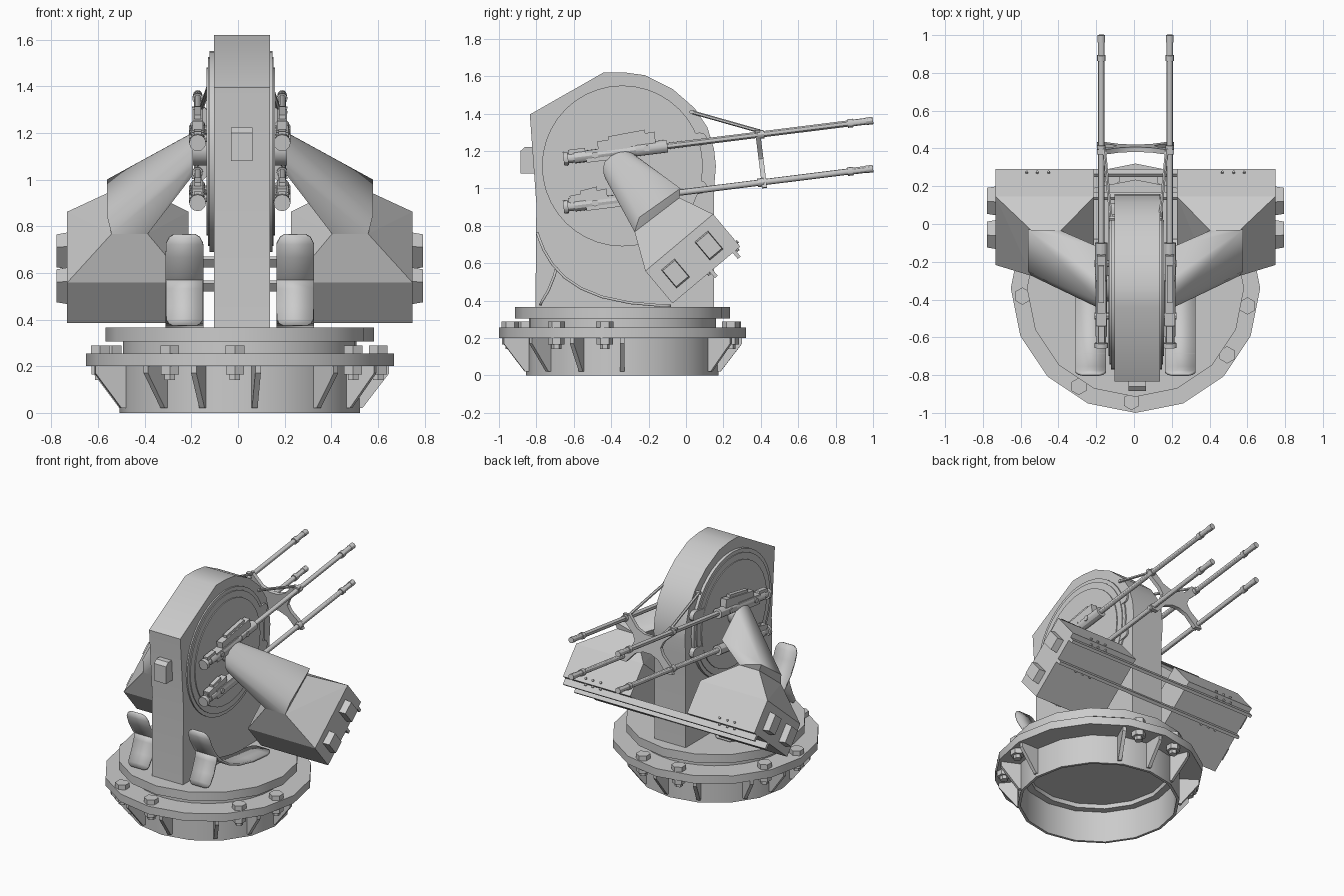
import bpy, bmesh
from math import sin, cos, radians, pi, tau
from mathutils import Vector as V, Matrix

if "Cube" in bpy.data.objects:
    bpy.data.objects.remove(bpy.data.objects["Cube"])

CY = -0.34  # y of the turret axis
CX = 0.008  # x of the mirror plane


def finish(name, bm, mirror=False):
    bmesh.ops.recalc_face_normals(bm, faces=bm.faces)
    me = bpy.data.meshes.new(name)
    bm.to_mesh(me)
    bm.free()
    ob = bpy.data.objects.new(name, me)
    ob.location.x = CX
    bpy.context.collection.objects.link(ob)
    if mirror:
        ob.modifiers.new("mirror", 'MIRROR').use_mirror_merge = False
    return ob


def hull(bm, pts):
    """Convex solid around a few points."""
    vs = [bm.verts.new(p) for p in pts]
    bmesh.ops.convex_hull(bm, input=vs)
    loose = [v for v in vs if v.is_valid and not v.link_faces]
    bmesh.ops.delete(bm, geom=loose, context='VERTS')
    bmesh.ops.dissolve_limit(bm, angle_limit=0.01, verts=bm.verts[:], edges=bm.edges[:])


def rod(bm, p, q, r, r2=None, n=10):
    p, q = V(p), V(q)
    m = Matrix.Translation((p + q) / 2) @ (q - p).to_track_quat('Z', 'Y').to_matrix().to_4x4()
    bmesh.ops.create_cone(bm, cap_ends=True, segments=n, radius1=r,
                          radius2=r if r2 is None else r2, depth=(q - p).length, matrix=m)


def prism(bm, outline, off):
    """Extrude a flat outline by a vector."""
    f = bm.faces.new([bm.verts.new(p) for p in outline])
    g = bmesh.ops.extrude_face_region(bm, geom=[f], use_keep_orig=True)
    bmesh.ops.translate(bm, vec=off, verts=[e for e in g['geom'] if isinstance(e, bmesh.types.BMVert)])


def lathe(name, prof, n=16):
    bm = bmesh.new()
    rings = [[bm.verts.new((r * cos(tau * i / n), CY + r * sin(tau * i / n), z)) for i in range(n)]
             for r, z in prof]
    for a, b in zip(rings, rings[1:] + rings[:1]):
        for i in range(n):
            j = (i + 1) % n
            bm.faces.new((a[i], a[j], b[j], b[i]))
    return finish(name, bm)


# Base: hollow foot with bolted flange, and the turntable above
lathe("base_ring", [(.497, 0), (.515, 0), (.515, .2), (.66, .2), (.66, .255), (.45, .255),
                    (.45, .215), (.497, .215)])
bm = bmesh.new()
rod(bm, (0, CY, .245), (0, CY, .31), .5, n=32)
rod(bm, (0, CY, .305), (0, CY, .365), .575, n=16)
finish("turntable", bm)

bm = bmesh.new()
for a in (156, 184, 240, 268, 324, 351, 75, 102):
    x, y = .6 * cos(radians(a)), CY + .6 * sin(radians(a))
    for z0, z1, r in ((.25, .288, .046), (.165, .2, .044), (.14, .17, .026)):
        rod(bm, (x, y, z0), (x, y, z1), r, n=6)
finish("flange_bolts", bm)

bm = bmesh.new()
for a in (146, 168, 194, 231, 252, 277, 310, 335, 0, 65, 88, 113):
    c, s = cos(radians(a)), sin(radians(a))
    hull(bm, [(r * c - t * s, CY + r * s + t * c, z) for t in (-.012, .012)
              for r, z in ((.505, .02), (.525, .02), (.64, .17), (.64, .205), (.505, .205))])
finish("flange_gussets", bm)

# Upright turret body
side = [(-.805, .36), (-.80, .915), (-.835, 1.395), (-.44, 1.62), (-.33, 1.62), (-.22, 1.605),
        (-.07, 1.53), (.045, 1.43), (.115, 1.325), (.15, 1.21), (.16, 1.12), (.15, 1.0), (.15, .36)]
bm = bmesh.new()
prism(bm, [(-.111, y, z) for y, z in side], (.241, 0, 0))
finish("turret_body", bm)
bm = bmesh.new()
for r, h in ((.43, .135), (.405, .141), (.36, .147)):
    rod(bm, (.004 - h, CY, 1.12), (.004 + h, CY, 1.12), r, n=40)
finish("side_discs", bm)
bm = bmesh.new()
hull(bm, [(x, y, z) for x in (-.038, .055) for y, z in
          ((-.885, 1.08), (-.885, 1.2), (-.86, 1.222), (-.79, 1.222), (-.79, 1.08))])
finish("front_sight_box", bm)

# Tilted side boxes: f runs along the box underside, u is up from it
F, U = V((0, cos(radians(40)), sin(radians(40)))), V((0, -sin(radians(40)), cos(radians(40))))
B = V((0, -.072, .385))


def tilt(x, f, u):
    return V((x, 0, 0)) + B + F * f + U * u


# The box slopes up to a small top, where the arm steps out of it
box_top = [(x, *p) for x in (.395, .55) for p in ((-.275, .767), (-.035, .95))]
bm = bmesh.new()
hull(bm, [tilt(x, f, u) for x in (.22, .74) for f in (0, .473) for u in (0, .226)] + box_top)
finish("side_box", bm, True)

bm = bmesh.new()
arc = [V((.2, -.34, 1.1)) + .103 * (F * cos(i * pi / 12) + U * sin(i * pi / 12)) for i in range(13)]
hull(bm, arc + box_top + [V(p) for p in ((.2, -.41, 1.02), (.2, -.12, 1.04),
                                         (.57, -.25, .845), (.57, -.03, 1.0))])
rod(bm, (.13, -.34, 1.13), (.21, -.34, 1.13), .07, n=20)
finish("support_arm", bm, True)

bm = bmesh.new()
for f in (.115, .348):
    hull(bm, [tilt(x, f + a, .112 + b) for x, k, m in ((.73, .047, .065), (.785, .043, .056))
              for a in (-k, k) for b in (-m, m)])
finish("end_hatches", bm, True)

# Rails across the underside with small fixing bolts
bm = bmesh.new()
for f in (.27, .43):
    hull(bm, [tilt(x, f + a, b) for x in (-.74, .74) for a in (-.01, .01) for b in (-.042, .002)])
for s in (-1, 1):
    for x in (.46, .52, .575):
        rod(bm, tilt(s * x, .46, .03), tilt(s * x, .482, .03), .008, n=6)
        for f in (.25, .45):
            rod(bm, tilt(s * x, f, .005), tilt(s * x, f, -.012), .008, n=6)
finish("underside_rails", bm)

# Four guns, raised seven degrees
G, N = V((0, cos(radians(7.1)), sin(radians(7.1)))), V((0, -sin(radians(7.1)), cos(radians(7.1))))
for name, z0, cover in (("upper_gun", 1.157, (.19, .5, .09)), ("lower_gun", .9, (.04, .24, .075))):
    o = V((.181, -.655, z0))
    bm = bmesh.new()
    for a, b, r in ((0, .025, .036), (.02, .07, .026), (.06, .4, .031), (.39, .56, .034),
                    (.55, 1.66, .0165), (1.045, 1.08, .023), (1.53, 1.56, .023),
                    (1.56, 1.64, .018), (1.63, 1.668, .02)):
        rod(bm, o + G * a, o + G * b, r, n=12)

    def block(a, b, lo, hi, w, tip=0):
        hull(bm, [o + G * t + N * h + V((x, 0, 0)) for t, k in ((a, 0), (b, tip))
                  for h in (lo, hi + k) for x in (-w, w)])
    t0, t1, h = cover
    block(t0, t1, .01, h - .02, .022, .015)
    block(t0 + .06, t1 - .05, .03, h, .014, .012)
    block(.12, .36, -.035, .03, .027)
    block(.03, .12, .01, .045, .016)
    for t in (.17, .45):   # trunnion pins into the disc
        rod(bm, o + G * t - V((.06, 0, 0)), o + G * t + V((.036, 0, 0)), .018, n=8)
    finish(name, bm, True)

    # Thin rounded pad on the body beside the barrel
    bm = bmesh.new()
    cap = []
    for i in range(14):
        a = pi * (i if i < 7 else i - 1) / 6 - pi / 2
        t = (.74 if i < 7 else .6) + .035 * cos(a)
        cap.append(V((.09, 0, 0)) + V((0, -.655, z0)) + G * t + N * (.015 + .035 * sin(a)))
    hull(bm, cap + [p + V((.052, 0, 0)) for p in cap])
    finish(name + "_pad", bm, True)

# Barrel brace: waisted plate across the four barrels, with stays
o = V((0, .4, 1.158))
prof = [(.205, .155), (.155, .158), (.09, .085), (.03, .06)]
half = prof + [(-x, h) for x, h in prof[::-1]]
left = [(-.19, .11), (-.12, .045), (-.1, 0), (-.12, -.045), (-.19, -.11)]
ring = half + left + [(-x, -h) for x, h in half] + [(-x, -h) for x, h in left]
bm = bmesh.new()
prism(bm, [o - G * .012 + N * h + V((x, 0, 0)) for x, h in ring], G * .026)
finish("barrel_brace", bm)
bm = bmesh.new()
rod(bm, (.13, .03, 1.408), (.165, .395, 1.305), .01, n=6)
rod(bm, (.1, .03, 1.408), (.14, .03, 1.408), .012, n=6)
finish("brace_stay", bm, True)


# Curved seats with a front leaf
def sheet(name, prof):
    bm = bmesh.new()
    rows = [[bm.verts.new((.237 + s * w, y, z)) for s in (-1, 1)] for y, z, w in prof]
    for a, b in zip(rows, rows[1:]):
        bm.faces.new((a[0], a[1], b[1], b[0]))
    ob = finish(name, bm)
    sol = ob.modifiers.new("thickness", 'SOLIDIFY')
    sol.thickness, sol.offset = .014, 0
    ob.modifiers.new("mirror", 'MIRROR').use_mirror_merge = False


sheet("seat_back", [(-.797, .765, .045), (-.792, .752, .066), (-.782, .725, .08), (-.76, .67, .081),
                    (-.715, .595, .081), (-.65, .525, .081), (-.56, .465, .081), (-.45, .42, .081),
                    (-.3, .388, .081), (-.14, .374, .081), (-.1, .372, .07), (-.08, .372, .05)])
sheet("seat_front_leaf", [(-.692, .578, .08), (-.705, .53, .08), (-.735, .455, .08), (-.768, .4, .078),
                          (-.776, .384, .068), (-.78, .374, .05)])

# Shading: smooth curves with sharp edges, the boxes stay flat
for ob in bpy.context.scene.objects:
    ob.select_set(ob.name != "side_box")
    bpy.context.view_layer.objects.active = ob
bpy.ops.object.shade_smooth_by_angle(angle=radians(30))
